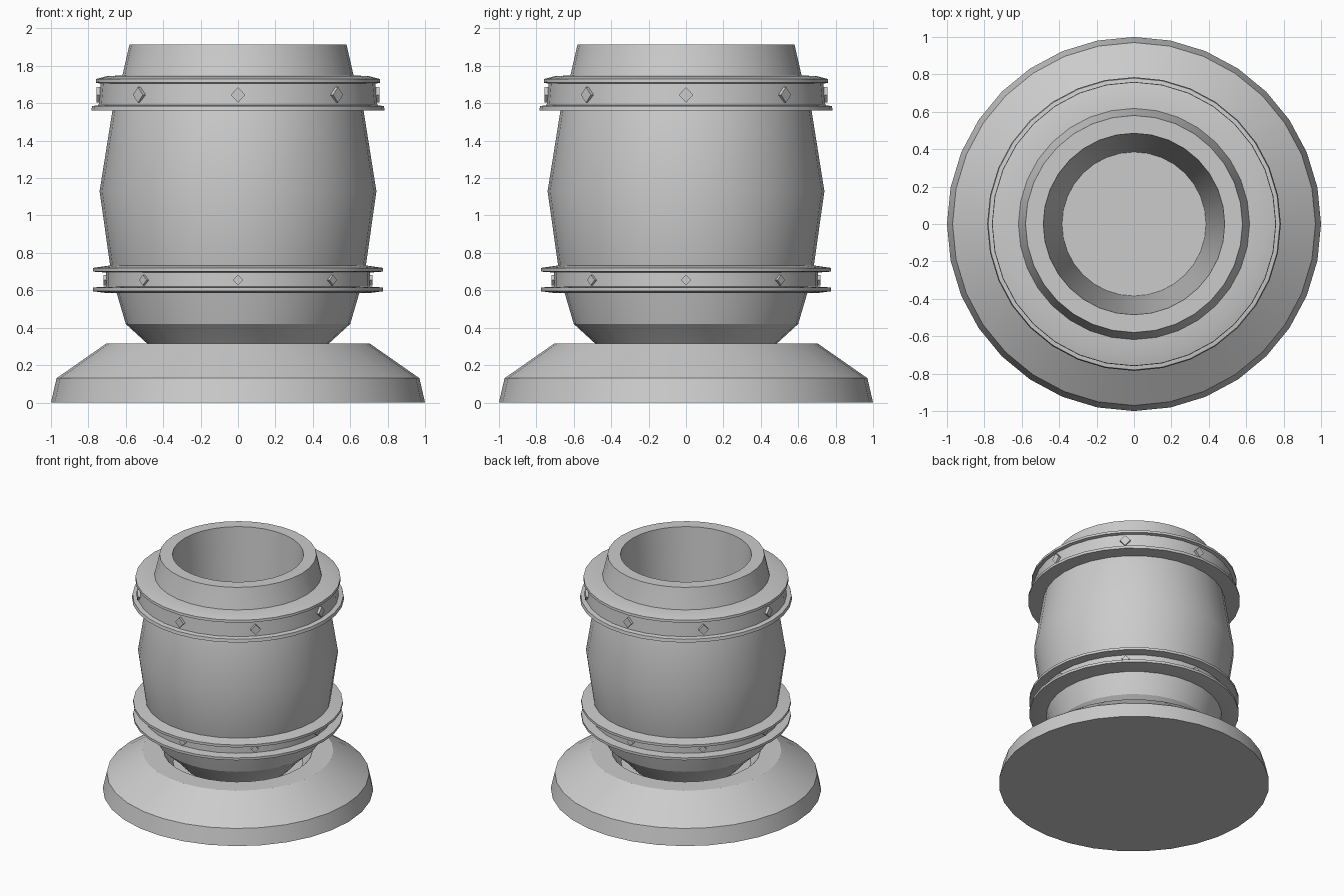
import bpy, bmesh, math
from mathutils import Matrix

if "Cube" in bpy.data.objects:
    bpy.data.objects.remove(bpy.data.objects["Cube"])

SIDES = 32


def finish(name, bm):
    bmesh.ops.recalc_face_normals(bm, faces=bm.faces)
    me = bpy.data.meshes.new(name)
    bm.to_mesh(me)
    bm.free()
    ob = bpy.data.objects.new(name, me)
    bpy.context.collection.objects.link(ob)
    bpy.context.view_layer.objects.active = ob
    bpy.ops.object.select_all(action='DESELECT')
    ob.select_set(True)
    bpy.ops.object.shade_smooth_by_angle(angle=math.radians(25))
    return ob


def lathe(name, profile, closed=False):
    """Revolve (radius, z) points; open profiles get capped ends."""
    bm = bmesh.new()
    rings = [[bm.verts.new((r * math.cos(2 * math.pi * i / SIDES),
                            r * math.sin(2 * math.pi * i / SIDES), z))
              for i in range(SIDES)] for r, z in profile]
    pairs = list(zip(rings, rings[1:]))
    if closed:
        pairs.append((rings[-1], rings[0]))
    else:
        bm.faces.new(rings[0])
        bm.faces.new(rings[-1])
    for a, b in pairs:
        for i in range(SIDES):
            j = (i + 1) % SIDES
            bm.faces.new((a[i], a[j], b[j], b[i]))
    return finish(name, bm)


def studs(name, radius, z, half_w, half_h, depth):
    """Eight diamond studs around a band."""
    bm = bmesh.new()
    for k in range(8):
        geo = bmesh.ops.create_cube(bm, size=1)
        s = math.sqrt(2)
        m = (Matrix.Rotation(k * math.pi / 4, 4, 'Z')
             @ Matrix.Translation((radius - depth / 2, 0, z))
             @ Matrix.Diagonal((depth, half_w * s, half_h * s, 1))
             @ Matrix.Rotation(math.pi / 4, 4, 'X'))
        bmesh.ops.transform(bm, matrix=m, verts=geo['verts'])
    return finish(name, bm)


# Stepped foot with a recess for the bowl
lathe("base", [(1.0, 0), (0.97, 0.13), (0.705, 0.315), (0.55, 0.315), (0.48, 0.22)])

# Hollow barrel body: outside, rim, then inside down to the floor
lathe("body", [(0.41, 0.23), (0.485, 0.315), (0.60, 0.42), (0.65, 0.59),
               (0.685, 0.74), (0.74, 1.13), (0.67, 1.57), (0.62, 1.74),
               (0.58, 1.915), (0.485, 1.915), (0.385, 0.42)])

# Upper band with flanges and studs
lathe("upper_band", [(0.64, 1.56), (0.785, 1.56), (0.78, 1.585), (0.745, 1.59),
                     (0.735, 1.705), (0.76, 1.71), (0.758, 1.73), (0.70, 1.745),
                     (0.60, 1.75)], closed=True)
studs("upper_studs", 0.757, 1.645, 0.038, 0.042, 0.06)

# Lower band with flanges and studs
lathe("lower_band", [(0.62, 0.585), (0.70, 0.585), (0.775, 0.595), (0.775, 0.615),
                     (0.705, 0.62), (0.705, 0.695), (0.775, 0.70), (0.775, 0.72),
                     (0.67, 0.735)], closed=True)
studs("lower_studs", 0.72, 0.655, 0.028, 0.028, 0.06)
